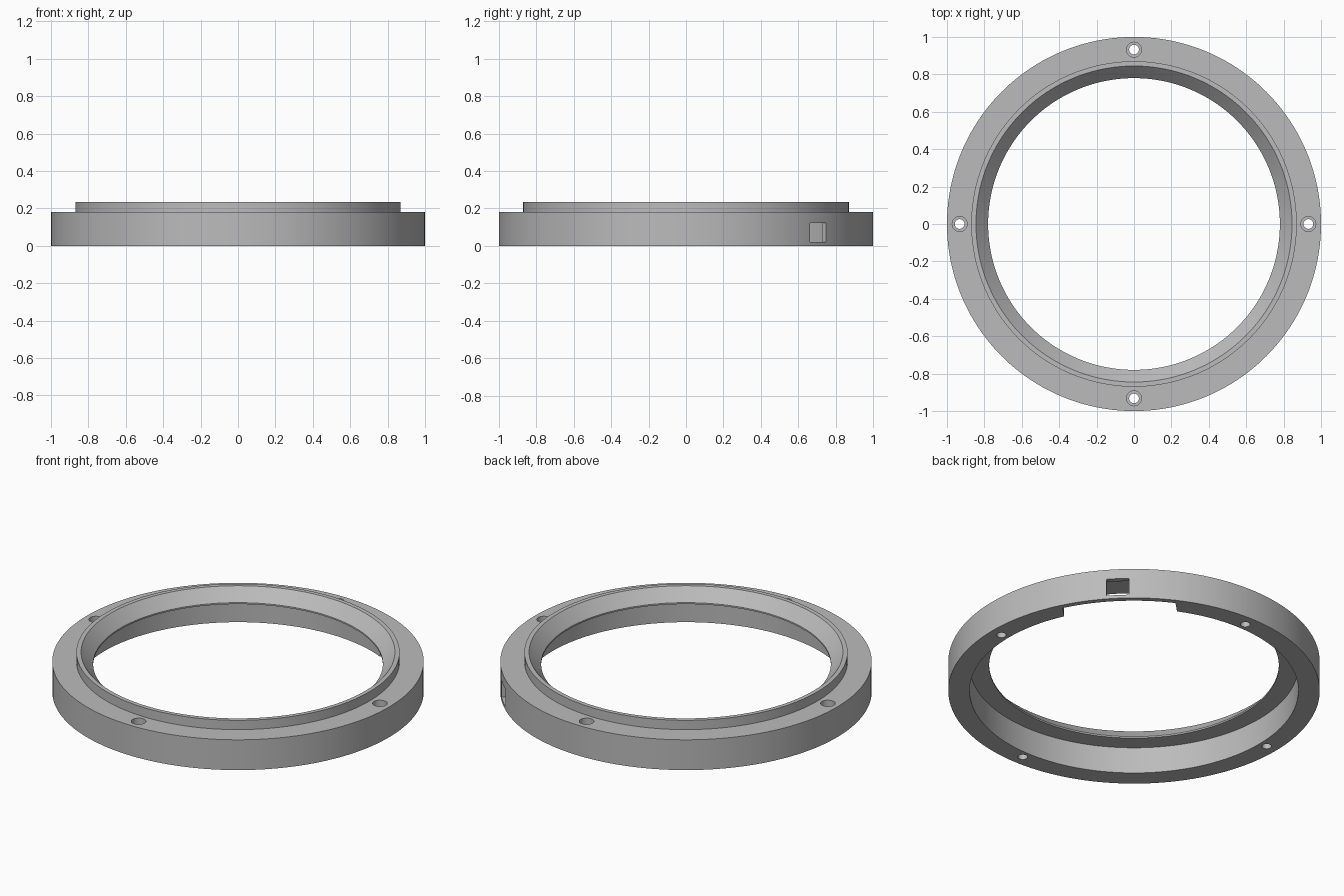
import bpy
import bmesh
from math import pi, cos, sin, sqrt, radians
from mathutils import Matrix

SEGMENTS = 160

cube = bpy.data.objects.get("Cube")
if cube:
    bpy.data.objects.remove(cube, do_unlink=True)

grey = bpy.data.materials.new("satin grey")
grey.use_nodes = True
colour = (0.5, 0.5, 0.5, 1)
grey.diffuse_color = colour
grey.node_tree.nodes["Principled BSDF"].inputs["Base Color"].default_value = colour


def finish(bm, name):
    """Turn a bmesh into an object with outward normals."""
    bmesh.ops.recalc_face_normals(bm, faces=bm.faces)
    mesh = bpy.data.meshes.new(name)
    bm.to_mesh(mesh)
    bm.free()
    mesh.materials.append(grey)
    obj = bpy.data.objects.new(name, mesh)
    bpy.context.collection.objects.link(obj)
    return obj


def lathe(name, profile):
    """Revolve a closed (radius, height) outline around z."""
    bm = bmesh.new()
    rings = []
    for i in range(SEGMENTS):
        a = 2 * pi * i / SEGMENTS
        rings.append([bm.verts.new((r * cos(a), r * sin(a), z)) for r, z in profile])
    n = len(profile)
    for i, ring in enumerate(rings):
        after = rings[(i + 1) % SEGMENTS]
        for j in range(n):
            k = (j + 1) % n
            bm.faces.new((ring[j], after[j], after[k], ring[k]))
    return finish(bm, name)


def prism(name, outline, bottom, top, turn=0):
    """Extrude a flat outline in z, then turn it about the ring's axis."""
    bm = bmesh.new()
    face = bm.faces.new([bm.verts.new((x, y, bottom)) for x, y in outline])
    side = bmesh.ops.extrude_face_region(bm, geom=[face])["geom"]
    moved = [v for v in side if isinstance(v, bmesh.types.BMVert)]
    bmesh.ops.translate(bm, verts=moved, vec=(0, 0, top - bottom))
    bmesh.ops.transform(bm, matrix=Matrix.Rotation(turn, 4, "Z"), verts=bm.verts)
    cutter = finish(bm, name)
    cutter.hide_render = True
    return cutter


def circle(centre, radius, sides=32):
    return [(centre + radius * cos(2 * pi * i / sides), radius * sin(2 * pi * i / sides))
            for i in range(sides)]


# Flanged ring with raised lip, conical bore and recessed underside
ring = lathe("flange_ring", [
    (0.885, 0), (1, 0), (1, 0.18), (0.87, 0.18), (0.87, 0.235),
    (0.845, 0.235), (0.78, 0.165), (0.78, 0.156), (0.885, 0.156)])

cutters = []

# Four counterbored screw holes
for i in range(4):
    turn = i * pi / 2
    cutters.append(prism("screw_hole", circle(0.932, 0.026), -0.1, 0.3, turn))
    cutters.append(prism("counterbore", circle(0.932, 0.04), 0.1, 0.3, turn))

# Pocket that thins the wall from inside, and the window through it
diagonal = radians(45)
half = 0.305
steps = 24
arc = []
for i in range(steps + 1):
    u = half * (2 * i / steps - 1)
    arc.append((sqrt(0.97 ** 2 - u * u), u))
cutters.append(prism("pocket", [(0.81, half), (0.81, -half)] + arc, -0.1, 0.155, diagonal))
w = 0.061
cutters.append(prism("window", [(0.92, -w), (1.1, -w), (1.1, w), (0.92, w)],
                     0.02, 0.122, diagonal))

# Cut, bake the result and discard the cutters
for cutter in cutters:
    cut = ring.modifiers.new(cutter.name, "BOOLEAN")
    cut.operation = "DIFFERENCE"
    cut.solver = "EXACT"
    cut.object = cutter
bpy.context.view_layer.update()
baked = bpy.data.meshes.new_from_object(
    ring.evaluated_get(bpy.context.evaluated_depsgraph_get()))
ring.modifiers.clear()
ring.data = baked
baked.materials.clear()
baked.materials.append(grey)
for cutter in cutters:
    bpy.data.objects.remove(cutter, do_unlink=True)

# Smooth the round walls, keep machined edges crisp
bpy.ops.object.select_all(action="DESELECT")
ring.select_set(True)
bpy.context.view_layer.objects.active = ring
bpy.ops.object.shade_smooth_by_angle(angle=radians(30))
